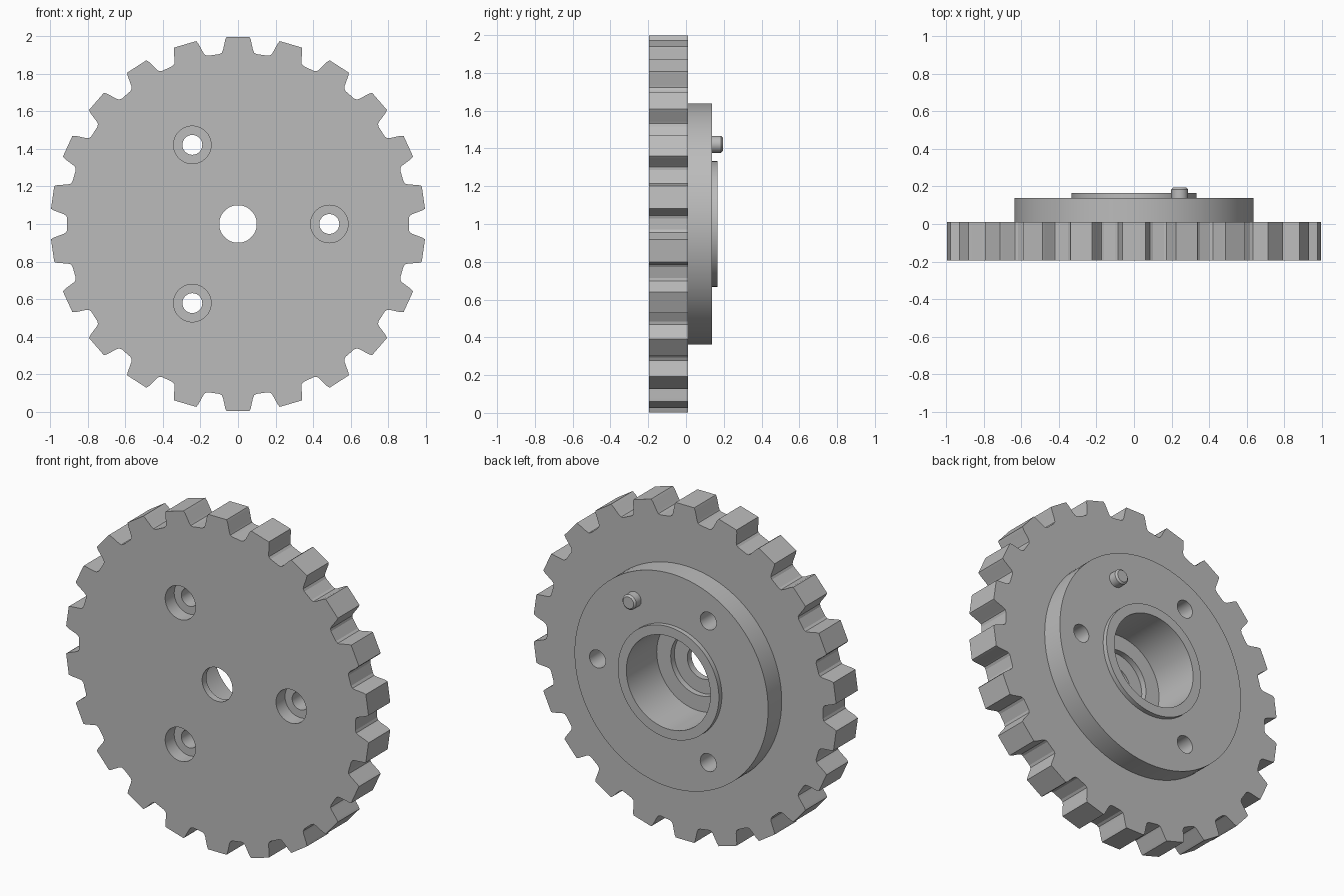
import bpy
import bmesh
from math import radians, sin, cos, tau

cube = bpy.data.objects.get("Cube")
if cube:
    bpy.data.objects.remove(cube, do_unlink=True)

steel = bpy.data.materials.new("plain_grey")
steel.use_nodes = True
grey = (0.5, 0.5, 0.5, 1)
steel.diffuse_color = grey
steel.node_tree.nodes["Principled BSDF"].inputs["Base Color"].default_value = grey

CENTRE_Z = 1.0
BOLT_RADIUS = 0.487
TEETH = 22


def prism(name, points, y0, y1, x=0, z=0, chamfer=0):
    """Extrude an outline in the xz plane from y0 to y1, around the wheel axis."""
    bm = bmesh.new()
    base = bm.faces.new([bm.verts.new((x + px, y0, CENTRE_Z + z + pz)) for px, pz in points])
    top = bmesh.ops.extrude_face_region(bm, geom=[base])["geom"]
    verts = [g for g in top if isinstance(g, bmesh.types.BMVert)]
    bmesh.ops.translate(bm, verts=verts, vec=(0, y1 - y0, 0))
    if chamfer:
        rim = [e for e in bm.edges if all(v in verts for v in e.verts)]
        bmesh.ops.bevel(bm, geom=rim, offset=chamfer, segments=1, affect='EDGES')
    bmesh.ops.recalc_face_normals(bm, faces=bm.faces)
    mesh = bpy.data.meshes.new(name)
    bm.to_mesh(mesh)
    bm.free()
    mesh.materials.append(steel)
    obj = bpy.data.objects.new(name, mesh)
    bpy.context.collection.objects.link(obj)
    return obj


def cylinder(name, r, y0, y1, x=0, z=0, sides=96, chamfer=0):
    ring = [(r * cos(tau * i / sides), r * sin(tau * i / sides)) for i in range(sides)]
    return prism(name, ring, y0, y1, x, z, chamfer)


def activate(obj):
    bpy.ops.object.select_all(action='DESELECT')
    obj.select_set(True)
    bpy.context.view_layer.objects.active = obj


def cut(obj, cutters):
    activate(obj)
    for cutter in cutters:
        mod = obj.modifiers.new("cut", 'BOOLEAN')
        mod.operation = 'DIFFERENCE'
        mod.solver = 'EXACT'
        mod.object = cutter
        bpy.ops.object.modifier_apply(modifier=mod.name)


# Toothed outline: half a tooth as (degrees from its middle, radius), mirrored
half_tooth = [(3.5, 1.0), (3.95, 0.985), (4.95, 0.93), (5.4, 0.917), (6.3, 0.911)]
tooth = [(-a, r) for a, r in reversed(half_tooth)] + half_tooth
outline = []
for i in range(TEETH):
    for a, r in tooth:
        t = radians(a) + tau * i / TEETH
        outline.append((r * sin(t), r * cos(t)))

# Solid parts
gear = prism("toothed_wheel", outline, -0.195, 0.01)
hub = cylinder("hub", 0.638, 0.01, 0.138)
collar = cylinder("collar", 0.333, 0.138, 0.166)
pin_angle = radians(60)
pin = cylinder("locating_pin", 0.045, 0.12, 0.195, BOLT_RADIUS * cos(pin_angle),
               BOLT_RADIUS * sin(pin_angle), 32, 0.01)

# Stepped centre bore and three counterbored bolt holes
bore = cylinder("bore_cutter", 0.277, -0.12, 0.3)
step = cylinder("step_cutter", 0.185, -0.155, 0.31, sides=64)
shaft = cylinder("shaft_cutter", 0.1, -0.3, 0.32, sides=64)
cutters = [bore, step, shaft]
for i in range(3):
    a = tau * i / 3
    x, z = BOLT_RADIUS * cos(a), BOLT_RADIUS * sin(a)
    cutters.append(cylinder("bolt_cutter", 0.053, -0.3, 0.3, x, z, 40))
    cutters.append(cylinder("counterbore_cutter", 0.1, -0.3, -0.11, x, z, 64))

cut(gear, cutters)
cut(hub, [bore] + cutters[3::2])
cut(collar, [bore])
for cutter in cutters:
    bpy.data.objects.remove(cutter, do_unlink=True)

# Smooth round walls, crisp edges
for part in (gear, hub, collar, pin):
    activate(part)
    bpy.ops.object.shade_smooth_by_angle(angle=radians(15))
